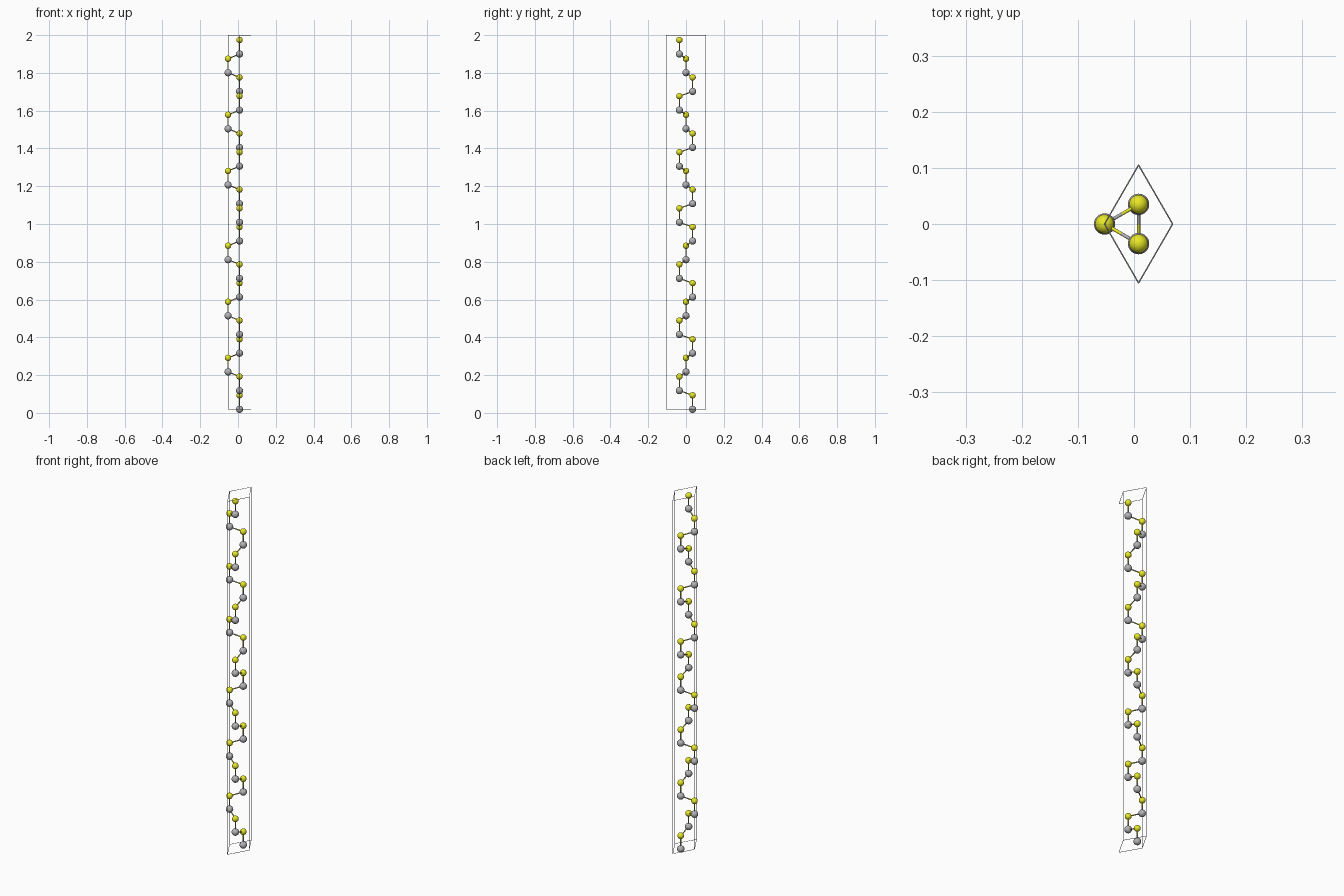
import bpy, math
from mathutils import Vector

if "Cube" in bpy.data.objects:
    bpy.data.objects.remove(bpy.data.objects["Cube"])

A = 0.1213            # cell side
R_GREY, R_YELLOW = 0.019, 0.0168
R_BOND, R_EDGE = 0.003, 0.0012
STEP = (2 - R_GREY - R_EDGE) / 20   # layer spacing
X0 = -0.0525          # cell corner
Z0 = R_GREY


def material(name, rgb):
    m = bpy.data.materials.new(name)
    m.diffuse_color = (*rgb, 1)
    m.use_nodes = True
    m.node_tree.nodes["Principled BSDF"].inputs["Base Color"].default_value = m.diffuse_color
    return m


yellow = material("yellow", (0.8, 0.8, 0.02))
grey = material("grey", (0.45, 0.45, 0.47))


def finish(name, mat):
    ob = bpy.context.object
    ob.name = name
    if mat:
        ob.data.materials.append(mat)
    bpy.ops.object.shade_smooth_by_angle(angle=math.radians(40))
    return ob


def ball(name, p, r, mat):
    bpy.ops.mesh.primitive_uv_sphere_add(segments=32, ring_count=16, radius=r, location=p)
    return finish(name, mat)


def rod(name, p, q, r, mat=None, sides=12):
    d = q - p
    bpy.ops.mesh.primitive_cylinder_add(vertices=sides, radius=r, depth=d.length,
                                        location=(p + q) / 2,
                                        rotation=d.to_track_quat('Z', 'Y').to_euler())
    return finish(name, mat)


def bond(p, q, mat_p, mat_q):
    # each half takes the colour of its own atom
    mid = (p + q) / 2
    rod("bond_half", p, mid, R_BOND, mat_p)
    rod("bond_half", mid, q, R_BOND, mat_q)


# three stacking sites; the stacking order reverses part way up
xb, yb = X0 + A / 2, A * math.sqrt(3) / 6
sites = {"A": (X0, 0), "B": (xb, yb), "C": (xb, -yb)}
order = "BCABCABCABC" + "BAC" * 3

# atoms and bonds
previous = None
for k, s in enumerate(order):
    g = Vector((*sites[s], Z0 + k * STEP))
    y = g + Vector((0, 0, 0.75 * STEP))
    ball("grey_atom", g, R_GREY, grey)
    ball("yellow_atom", y, R_YELLOW, yellow)
    bond(g, y, grey, yellow)
    if previous is not None:
        bond(previous, g, yellow, grey)
    previous = y

# unit cell frame
h = A * math.sqrt(3) / 2
base = [(X0, 0), (xb, -h), (X0 + A, 0), (xb, h)]
low = [Vector((*c, Z0)) for c in base]
high = [Vector((*c, Z0 + 20 * STEP)) for c in base]
for i in range(4):
    j = (i + 1) % 4
    rod("cell_bottom_edge", low[i], low[j], R_EDGE, None, 8)
    rod("cell_top_edge", high[i], high[j], R_EDGE, None, 8)
    rod("cell_upright_edge", low[i], high[i], R_EDGE, None, 8)
